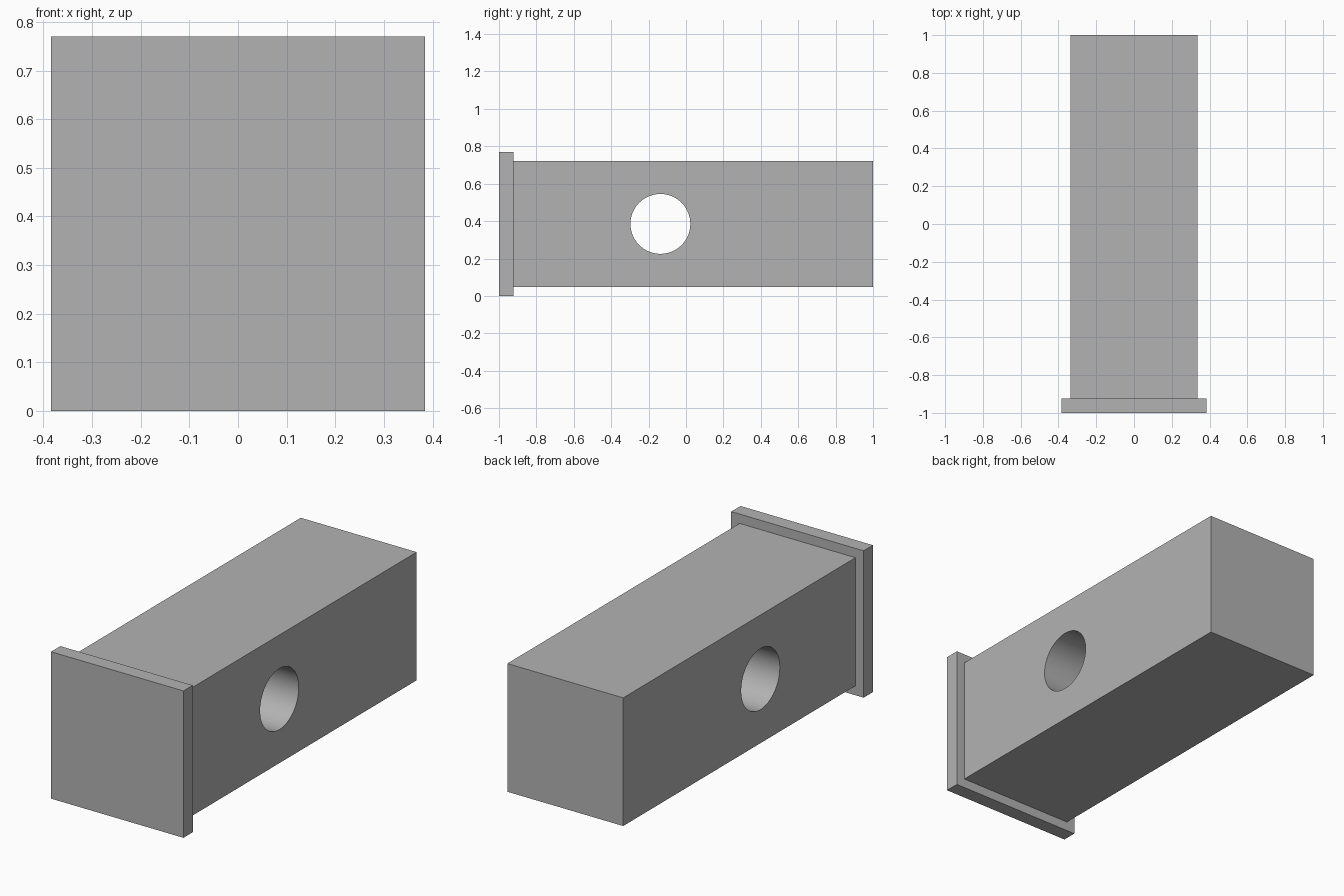
import bpy, math

if "Cube" in bpy.data.objects:
    bpy.data.objects.remove(bpy.data.objects["Cube"])

grey = bpy.data.materials.new("plain grey")
grey.diffuse_color = (0.45, 0.45, 0.45, 1)
grey.use_nodes = True
grey.node_tree.nodes["Principled BSDF"].inputs["Base Color"].default_value = grey.diffuse_color


def box(name, size, center):
    bpy.ops.mesh.primitive_cube_add(size=1, location=center)
    ob = bpy.context.object
    ob.name = name
    ob.scale = size
    bpy.ops.object.transform_apply(location=False, rotation=False, scale=True)
    ob.data.materials.append(grey)
    return ob


MID = 0.385  # height of the long axis

# Square end plate and the long block behind it
box("end_plate", (0.768, 0.077, 0.77), (0, -0.9615, MID))
block = box("block", (0.672, 1.923, 0.672), (0, 0.0385, MID))

# Cutter for the round cross hole
bpy.ops.mesh.primitive_cylinder_add(vertices=96, radius=0.16, depth=1.2,
                                    location=(0, -0.137, MID),
                                    rotation=(0, math.pi / 2, 0))
cutter = bpy.context.object
cutter.name = "hole_cutter"
cutter.data.materials.append(grey)

# Cut the hole through the block, then remove the cutter
bpy.context.view_layer.objects.active = block
hole = block.modifiers.new("cross_hole", 'BOOLEAN')
hole.operation = 'DIFFERENCE'
hole.solver = 'EXACT'
hole.object = cutter
bpy.ops.object.modifier_apply(modifier=hole.name)
bpy.data.objects.remove(cutter, do_unlink=True)

# Smooth hole wall, sharp edges elsewhere
bpy.ops.object.select_all(action='DESELECT')
block.select_set(True)
bpy.context.view_layer.objects.active = block
bpy.ops.object.shade_smooth_by_angle(angle=math.radians(30))
